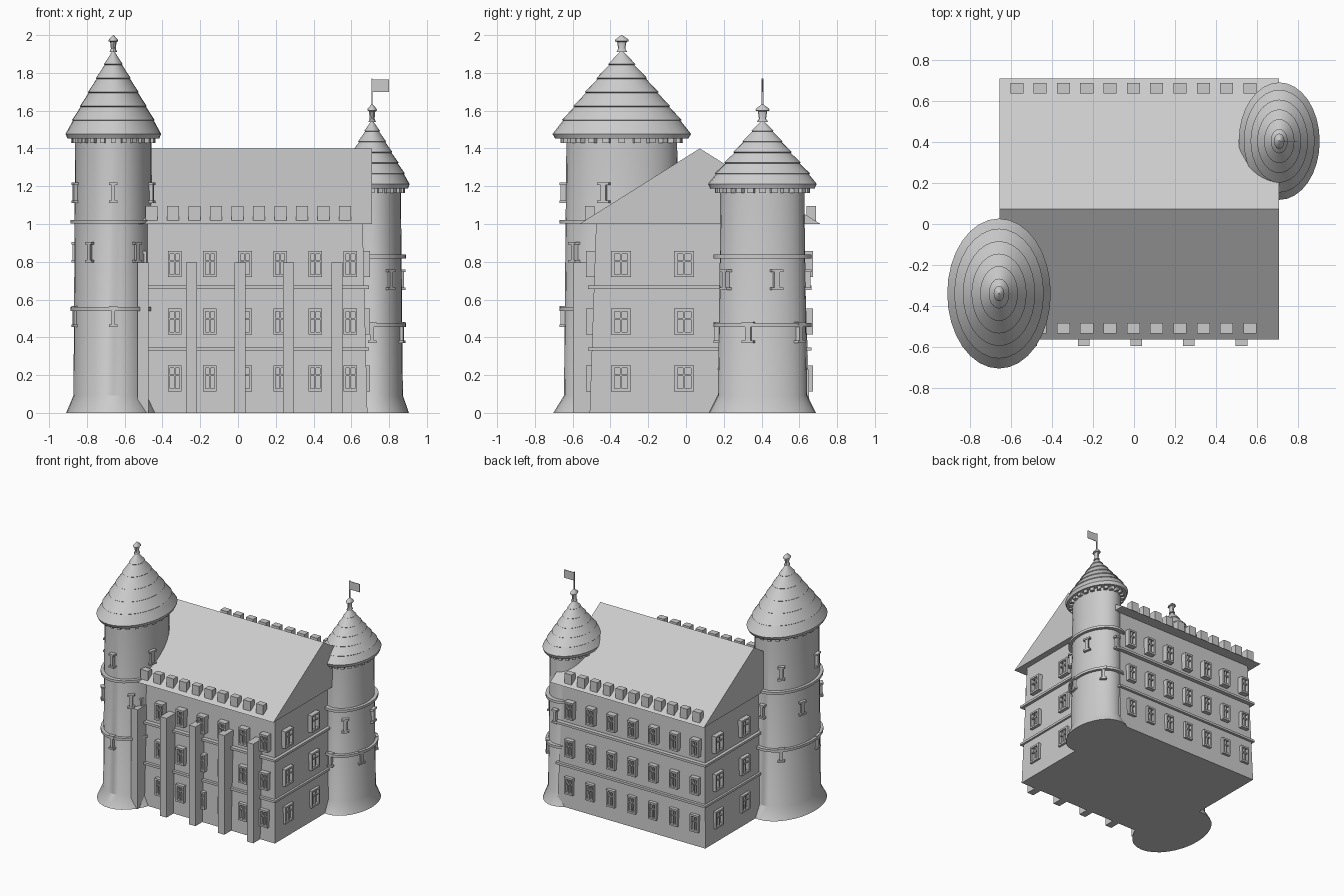
import bpy, bmesh, math
from mathutils import Matrix, Vector

if "Cube" in bpy.data.objects:
    bpy.data.objects.remove(bpy.data.objects["Cube"])

stone = bpy.data.materials.new("grey_stone")
stone.diffuse_color = (0.6, 0.6, 0.6, 1)
stone.use_nodes = True
stone.node_tree.nodes["Principled BSDF"].inputs["Base Color"].default_value = stone.diffuse_color
STRETCH = 1.45          # towers are oval: deeper than wide


def finish(name, bm, smooth=False):
    bmesh.ops.recalc_face_normals(bm, faces=bm.faces)
    me = bpy.data.meshes.new(name)
    bm.to_mesh(me)
    bm.free()
    me.materials.append(stone)
    ob = bpy.data.objects.new(name, me)
    bpy.context.collection.objects.link(ob)
    if smooth:
        bpy.ops.object.select_all(action='DESELECT')
        ob.select_set(True)
        bpy.context.view_layer.objects.active = ob
        bpy.ops.object.shade_smooth_by_angle(angle=math.radians(30))
    return ob


def box(bm, lo, hi, m=Matrix()):
    lo, hi = Vector(lo), Vector(hi)
    size = hi - lo
    t = Matrix.Translation((lo + hi) / 2) @ Matrix.Diagonal((*size, 1))
    bmesh.ops.create_cube(bm, size=1, matrix=m @ t)


def lathe(name, profile, m, n=32):
    bm = bmesh.new()
    rings = []
    for r, z in profile:
        rings.append([bm.verts.new(m @ Vector((r * math.cos(a), r * math.sin(a), z)))
                      for a in (2 * math.pi * i / n for i in range(n))])
    for a, b in zip(rings, rings[1:]):
        for i in range(n):
            j = (i + 1) % n
            bm.faces.new((a[i], a[j], b[j], b[i]))
    bm.faces.new(rings[0])
    bm.faces.new(rings[-1])
    return finish(name, bm, True)


def window(bm, m, w, h, d, bar):
    """Frame with a cross; local x is outward, y across, z up."""
    for s in (-1, 1):
        y, z = s * (w - bar) / 2, s * (h - 0.014) / 2
        box(bm, (-d, y - bar / 2, -h / 2), (0, y + bar / 2, h / 2), m)
        box(bm, (-d, -w / 2, z - 0.007), (0, w / 2, z + 0.007), m)
    box(bm, (-d, -bar / 3, -h / 2), (-0.006, bar / 3, h / 2), m)
    box(bm, (-d, -w / 2, 0.012), (-0.006, w / 2, 0.02), m)


# Main walls, leaning in slightly towards the top
bm = bmesh.new()
box(bm, (-0.63, -0.51, 0), (0.685, 0.655, 1.0))
for v in bm.verts:
    if v.co.z > 0.5:
        v.co.x += -0.025 if v.co.x > 0 else 0.025
        v.co.y += -0.034 if v.co.y > 0 else 0.034
finish("main_walls", bm)

# Gabled roof
bm = bmesh.new()
ends = [[bm.verts.new((x, y, z)) for y, z in ((-0.565, 1.0), (0.712, 1.0), (0.073, 1.4))]
        for x in (-0.657, 0.71)]
bm.faces.new(ends[0])
bm.faces.new(ends[1])
for i in range(3):
    j = (i + 1) % 3
    bm.faces.new((ends[0][i], ends[0][j], ends[1][j], ends[1][i]))
finish("main_roof", bm)

# Blocks along both eaves
bm = bmesh.new()
for k in range(11):
    x = -0.573 + 0.114 * k
    for y in (-0.51, 0.664):
        box(bm, (x - 0.032, y - 0.025, 1.01), (x + 0.032, y + 0.025, 1.095))
finish("eave_blocks", bm)

# String courses around the walls
bm = bmesh.new()
for z in (0.338, 0.665):
    box(bm, (-0.638, -0.52, z - 0.009), (0.693, 0.665, z + 0.009))
finish("wall_string_courses", bm)

# Front buttresses
bm = bmesh.new()
for k in range(5):
    x = -0.503 + 0.257 * k
    box(bm, (x - 0.029, -0.597, 0), (x + 0.029, -0.48, 0.797))
finish("front_buttresses", bm)

# Windows on all four walls
bm = bmesh.new()
for z in (0.183, 0.483, 0.788):
    for k in range(7):
        for x, y, ang in ((0.595 - 0.186 * k, -0.53, -90), (-0.54 + 0.186 * k, 0.673, 90)):
            m = Matrix.Translation((x, y, z)) @ Matrix.Rotation(math.radians(ang), 4, 'Z')
            window(bm, m, 0.072, 0.137, 0.06, 0.012)
    for k in range(3):
        y = -0.344 + 0.334 * k
        for x, yy, ang in ((0.70, y, 0), (-0.645, 0.145 - y, 180)):
            m = Matrix.Translation((x, yy, z)) @ Matrix.Rotation(math.radians(ang), 4, 'Z')
            window(bm, m, 0.105, 0.137, 0.055, 0.017)
finish("wall_windows", bm)


def tower(tag, x, y, r0, r1, foot, eave, top, roof_r, apex, rings, levels, bands):
    m = Matrix.Translation((x, y, 0)) @ Matrix.Diagonal((1, STRETCH, 1, 1))
    # shaft with flared foot
    lathe(tag + "_shaft", [(foot, 0), (r0, 0.092), (r1, eave + 0.02)], m)
    # ring mouldings
    for i, z in enumerate(rings):
        r = r0 + 0.016
        lathe(f"{tag}_ring_{i + 1}", [(r - 0.03, z - 0.01), (r, z - 0.01),
                                      (r, z + 0.01), (r - 0.03, z + 0.01)], m)
    # roof of overlapping tapered bands
    prof = [(r1, eave), (roof_r * 0.96, eave), (roof_r, eave + 0.025)]
    z0 = eave + 0.025
    for k in range(bands):
        a, b = k / bands, (k + 1) / bands
        if k:
            prof.append((roof_r * (1 - a) + 0.008, z0 + (top - z0) * a))
        prof.append((roof_r * (1 - b) + 0.004, z0 + (top - z0) * b - 0.004))
    lathe(tag + "_roof", prof, m)
    # finial
    h = apex - top
    lathe(tag + "_finial", [(0.02, top - 0.01), (0.013, top + 0.1 * h), (0.017, top + 0.55 * h),
                            (0.026, top + 0.6 * h), (0.023, top + 0.72 * h), (0.002, apex)], m, 12)
    # brackets under the eave
    bm = bmesh.new()
    for k in range(24):
        t = m @ Matrix.Rotation(2 * math.pi * k / 24, 4, 'Z')
        box(bm, (r1 - 0.02, -0.012, eave - 0.024), (r1 + 0.022, 0.012, eave + 0.005), t)
    finish(tag + "_brackets", bm)
    # narrow slits with head and sill
    bm = bmesh.new()
    for z, start in levels:
        for k in range(5):
            t = m @ Matrix.Rotation(math.radians(start + 72 * k), 4, 'Z')
            r = r0 + 0.012
            box(bm, (r - 0.05, -0.01, z - 0.055), (r, 0.01, z + 0.055), t)
            for s in (-1, 1):
                zz = z + s * 0.048
                box(bm, (r - 0.05, -0.022, zz - 0.007), (r + 0.004, 0.022, zz + 0.007), t)
    finish(tag + "_slits", bm)


tower("large_tower", -0.66, -0.34, 0.211, 0.202, 0.25, 1.452, 1.92, 0.253, 2.0,
      (0.55, 1.012), ((0.51, -90), (0.85, -126), (1.165, -90)), 6)
tower("small_tower", 0.71, 0.405, 0.163, 0.152, 0.195, 1.187, 1.55, 0.198, 1.635,
      (0.465, 0.828), ((0.425, -90), (0.705, -54)), 6)

# Flag on the small tower
bm = bmesh.new()
box(bm, (0.707, 0.401, 1.6), (0.713, 0.409, 1.77))
box(bm, (0.71, 0.403, 1.70), (0.8, 0.407, 1.765))
finish("flag", bm)
